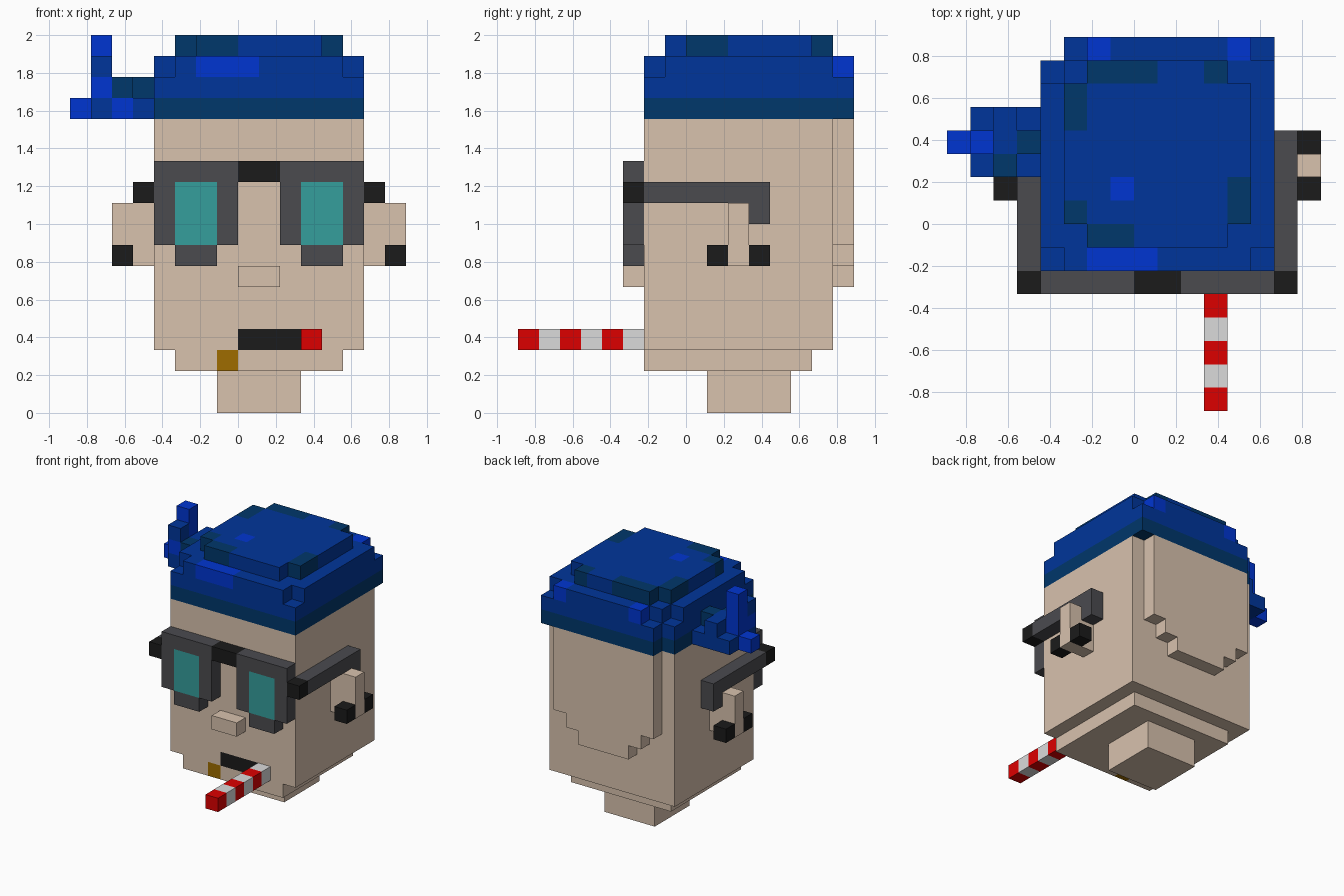
import bpy
import bmesh
from itertools import product
from mathutils import Vector

UNIT = 1 / 9          # edge of one block
MIRROR = 1            # x of the head's middle, in blocks

default = bpy.data.objects.get("Cube")
if default:
    bpy.data.objects.remove(default, do_unlink=True)


def material(name, *rgb):
    mat = bpy.data.materials.new(name)
    mat.use_nodes = True
    mat.diffuse_color = (*rgb, 1)
    shader = next(n for n in mat.node_tree.nodes if n.type == "BSDF_PRINCIPLED")
    shader.inputs["Base Color"].default_value = (*rgb, 1)
    shader.inputs["Roughness"].default_value = 0.9
    return mat


skin = material("skin", .69, .54, .42)
blue = material("cloth_blue", 0, .036, .325)
bright = material("bright_blue", 0, .036, .64)
navy = material("dark_blue", 0, .038, .146)
grey = material("frame_grey", .07, .07, .078)
black = material("black", .011, .011, .011)
teal = material("lens_teal", .036, .343, .332)
red = material("stripe_red", .72, 0, 0)
white = material("stripe_white", .71, .71, .71)
brown = material("brown", .343, .15, 0)


def mirrored(box):
    x0, x1, *rest = box
    return (2 * MIRROR - x1, 2 * MIRROR - x0, *rest)


def build(name, *layers, mirror=False):
    """Fill blocks layer by layer (colour None carves) and skin the outside."""
    cells = {}
    for colour, *boxes in layers:
        for box in boxes:
            x0, x1, y0, y1, z0, z1 = mirrored(box) if mirror else box
            for cell in product(range(x0, x1), range(y0, y1), range(z0, z1)):
                if colour:
                    cells[cell] = colour
                else:
                    cells.pop(cell, None)

    mesh = bpy.data.meshes.new(name)
    slots = list(dict.fromkeys(cells.values()))
    for mat in slots:
        mesh.materials.append(mat)
    bm = bmesh.new()
    verts = {}

    def corner(point):
        key = tuple(round(c) for c in point)
        if key not in verts:
            verts[key] = bm.verts.new(Vector(key) * UNIT)
        return verts[key]

    for cell, mat in cells.items():
        for axis, side in product(range(3), (0, 1)):
            normal = Vector((0, 0, 0))
            normal[axis] = 2 * side - 1
            if tuple(round(c) for c in Vector(cell) + normal) in cells:
                continue
            u, v = Vector((0, 0, 0)), Vector((0, 0, 0))
            u[(axis + 1) % 3] = v[(axis + 2) % 3] = 1
            start = Vector(cell)
            start[axis] += side
            loop = [start, start + u, start + u + v, start + v]
            if not side:
                loop.reverse()
            face = bm.faces.new([corner(p) for p in loop])
            face.material_index = slots.index(mat)
    bm.to_mesh(mesh)
    bm.free()
    obj = bpy.data.objects.new(name, mesh)
    bpy.context.scene.collection.objects.link(obj)


# Head with painted mouth and chin spot, stepped panel at the back
build("head",
      (skin,
       (-4, 6, -2, 7, 3, 14),     # skull
       (-3, 5, -2, 6, 2, 3),      # jaw
       (-1, 3, 1, 5, 0, 2),       # neck
       (0, 2, -3, -2, 6, 7),      # nose
       (-3, 5, 7, 8, 8, 14),      # back panel and its steps
       (-2, 4, 7, 8, 7, 8),
       (-1, 3, 7, 8, 6, 7)),
      (black, (0, 3, -2, -1, 3, 4)),
      (brown, (-1, 0, -2, -1, 2, 3)))

# Ears with studs, glasses arms and lenses, on both sides
for side, flip in (("left", False), ("right", True)):
    build(side + "_ear",
          (skin, (6, 8, 2, 3, 7, 10)),
          (black, (7, 8, 1, 2, 7, 8), (7, 8, 3, 4, 7, 8)),
          mirror=flip)
    build(side + "_glasses_arm",
          (grey, (6, 7, -2, 4, 10, 11), (6, 7, 3, 4, 9, 10)),
          (black, (6, 7, -3, -2, 10, 11)),
          mirror=flip)
    build(side + "_glasses_rim",
          (grey, (2, 6, -3, -2, 8, 12), (3, 5, -3, -2, 7, 8)),
          (teal, (3, 5, -3, -2, 8, 11)),
          mirror=flip)
build("glasses_bridge", (black, (0, 2, -3, -2, 11, 12)))

# Striped straw
build("straw",
      (white, (3, 4, -8, -2, 3, 4)),
      (red, *[(3, 4, y, y + 1, 3, 4) for y in range(-8, -2, 2)]))

# Cap: dark band, rounded body and crown, with scattered patches
build("cap",
      (blue, (-4, 6, -2, 7, 15, 17), (-3, 6, 7, 8, 15, 17)),
      (navy, (-4, 6, -2, 7, 14, 15), (-3, 6, 7, 8, 14, 15)),
      (bright,
       (-2, 1, -2, -1, 16, 17),
       (-2, -1, 7, 8, 16, 17),
       (4, 5, 7, 8, 16, 17)),
      (None,
       (-4, -3, -2, -1, 16, 17),
       (5, 6, -2, -1, 16, 17),
       (-4, -3, 6, 7, 16, 17),
       (-3, -2, 7, 8, 16, 17),
       (5, 6, 7, 8, 16, 17)),
      (blue, (-3, 5, 0, 6, 17, 18), (-2, 4, -1, 7, 17, 18)),
      (navy,
       (-2, 0, -1, 0, 17, 18),
       (-3, -2, 0, 1, 17, 18),
       (4, 5, 0, 2, 17, 18),
       (-3, -2, 4, 6, 17, 18),
       (-2, 1, 6, 7, 17, 18),
       (3, 4, 6, 7, 17, 18)),
      (bright, (-1, 0, 1, 2, 17, 18)))

# Knot at the side of the cap with a stepped upright tail
build("cap_knot",
      (blue,
       (-7, -4, 2, 5, 14, 15),
       (-6, -5, 3, 5, 15, 16),
       (-7, -6, 2, 3, 16, 17)),
      (bright,
       (-8, -7, 3, 4, 14, 15),
       (-6, -5, 2, 3, 14, 15),
       (-7, -6, 2, 3, 15, 16),
       (-7, -6, 3, 4, 15, 18)),
      (navy, (-6, -5, 2, 3, 15, 16), (-5, -4, 3, 4, 15, 16)))
